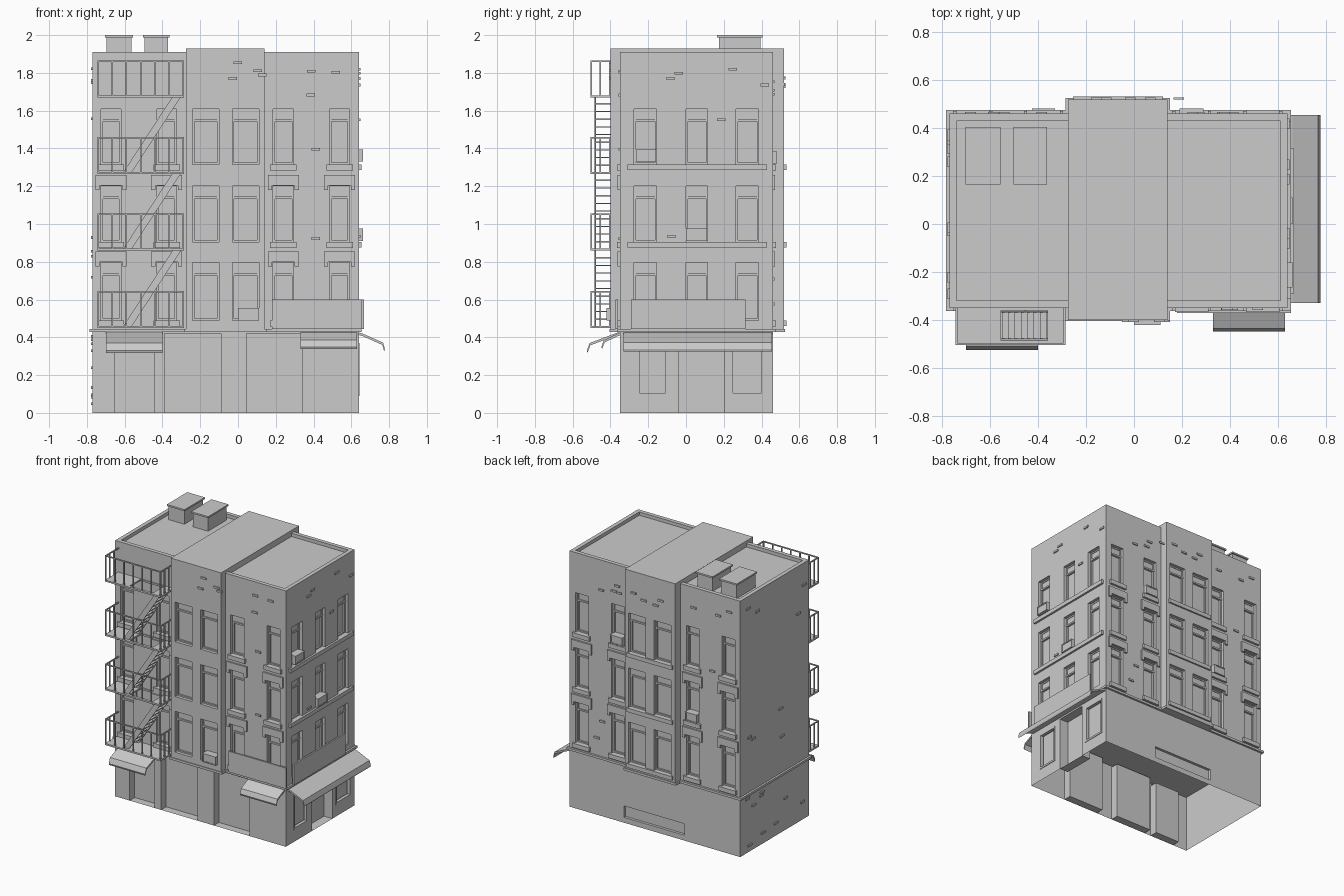
import bpy, bmesh, math, random
from mathutils import Matrix, Vector

if "Cube" in bpy.data.objects:
    bpy.data.objects.remove(bpy.data.objects["Cube"])

random.seed(4)
parts = {}
TURN = {s: Matrix.Rotation(math.radians(a), 3, 'Z')
        for s, a in (("front", 0), ("right", 90), ("back", 180), ("left", -90))}
FACE = {"front": 0.35, "right": 0.64, "back": 0.46, "left": 0.77}   # distance of each wall from origin
ROWS = [(0.49, 0.795), (0.905, 1.20), (1.315, 1.61)]
LEDGE, TOP, ROOF = 0.445, 1.91, 1.885
BAY = (-0.275, 0.14)


def mesh(name):
    return parts.setdefault(name, bmesh.new()) if name not in parts else parts[name]


def face(name, side, pts):
    """Polygon from (u along wall, d outward, z) points."""
    bm = mesh(name)
    bm.faces.new([bm.verts.new(TURN[side] @ Vector((u, -d, z))) for u, d, z in pts])


def prism(name, side, profile, u0, u1):
    """Extrude a (d, z) profile along the wall."""
    area = sum(a[0] * b[1] - b[0] * a[1] for a, b in zip(profile, profile[1:] + profile[:1]))
    if area < 0:
        profile = profile[::-1]
    face(name, side, [(u1, d, z) for d, z in profile])
    face(name, side, [(u0, d, z) for d, z in profile[::-1]])
    for a, b in zip(profile, profile[1:] + profile[:1]):
        face(name, side, [(u0, *a), (u0, *b), (u1, *b), (u1, *a)])


def box(name, side, u0, u1, d0, d1, z0, z1):
    prism(name, side, [(d0, z0), (d1, z0), (d1, z1), (d0, z1)], u0, u1)


def frame(name, side, u0, u1, d0, d1, z0, z1, t):
    for a, b in ((u0, u0 + t), (u1 - t, u1)):
        box(name, side, a, b, d0, d1, z0, z1)
    for a, b in ((z0, z0 + t), (z1 - t, z1)):
        box(name, side, u0 + t, u1 - t, d0, d1, a, b)


def wall(name, side, d, u0, u1, z0, z1, holes=(), depth=0.035, style="sash"):
    """Flat wall with recessed rectangular openings (ua, ub, za, zb)."""
    us = sorted({u0, u1, *(h[i] for h in holes for i in (0, 1))})
    zs = sorted({z0, z1, *(h[i] for h in holes for i in (2, 3))})
    for a, b in zip(us, us[1:]):
        for e, f in zip(zs, zs[1:]):
            mu, mz = (a + b) / 2, (e + f) / 2
            if not any(h[0] < mu < h[1] and h[2] < mz < h[3] for h in holes):
                face(name, side, [(a, d, e), (b, d, e), (b, d, f), (a, d, f)])
    for a, b, e, f in holes:
        c = [(a, e), (b, e), (b, f), (a, f)]
        k = d - depth
        for p, q in zip(c, c[1:] + c[:1]):
            face(name, side, [(p[0], d, p[1]), (q[0], d, q[1]), (q[0], k, q[1]), (p[0], k, p[1])])
        face(name, side, [(u, k, z) for u, z in c])
        if style == "sash":
            frame("window_frames", side, a, b, k, k + 0.012, e, f, 0.01)
            box("window_blinds", side, a + 0.01, b - 0.01, k, k + 0.008, f - 0.055, f - 0.01)
            box("window_sashes", side, a, b, k, k + 0.016, f - 0.067, f - 0.055)
        elif style == "frame":
            frame("shop_window_frames", side, a, b, d - 0.02, d + 0.004, e, f, 0.014)


def flip(cols):
    return [(-b, -a) for a, b in cols]


def grid(cols):
    return [(a, b, e, f) for a, b in cols for e, f in ROWS]


# Upper walls with windows, front and back share columns
LEFT_COLS, BAY_COLS, RIGHT_COLS = ([(-0.725, -0.62), (-0.43, -0.325)], [(-0.24, -0.10), (-0.03, 0.11)],
                                   [(0.185, 0.295), (0.485, 0.59)])
SIDE_COLS = [(-0.275, -0.155), (0.0, 0.115), (0.265, 0.385)]
used = {"front": grid(LEFT_COLS + BAY_COLS + RIGHT_COLS), "right": grid(SIDE_COLS), "left": []}
used["back"] = [(-b, -a, e, f) for a, b, e, f in used["front"]]
for side, s in (("front", 1), ("back", -1)):
    d = FACE[side]
    fix = (lambda c: c) if s == 1 else flip
    for (a, b), cols in (((-0.77, BAY[0]), LEFT_COLS), ((BAY[1], 0.64), RIGHT_COLS)):
        u0, u1 = sorted((s * a, s * b))
        wall("upper_walls", side, d, u0, u1, LEDGE, ROOF, grid(fix(cols)))
        box("parapet", side, u0, u1, d - 0.03, d, ROOF, TOP)
        # Lintels with ears, and sills
        for p, q in fix(cols):
            m = (p + q) / 2
            for i, (e, f) in enumerate(ROWS):
                box("sills", side, m - 0.07, m + 0.07, d, d + 0.016, e - 0.032, e)
                if i < 2:
                    box("lintels", side, m - 0.082, m + 0.082, d, d + 0.012, f + 0.005, f + 0.06)
                    for k in (-1, 1):
                        x0, x1 = sorted((m + k * 0.06, m + k * 0.082))
                        box("lintels", side, x0, x1, d, d + 0.012, f - 0.02, f + 0.005)
    # Projecting central bay
    bd = d + (0.05 if s == 1 else 0.06)
    u0, u1 = sorted((s * BAY[0], s * BAY[1]))
    wall("central_bay", side, bd, u0, u1, LEDGE, 1.93, grid(fix(BAY_COLS)))
    for u, w in ((u0, "left"), (u1, "right")):
        pts = [(u, bd, LEDGE), (u, d, LEDGE), (u, d, 1.93), (u, bd, 1.93)]
        face("central_bay", side, pts if w == "right" else pts[::-1])
    box("ledge", side, u0 - 0.01, u1 + 0.01, d, bd + 0.005, 0.428, LEDGE)
    if s == -1:
        for e, f in ROWS:
            box("sills", side, u0 + 0.02, u1 - 0.02, bd, bd + 0.012, e - 0.03, e)
box("central_bay_roof", "front", *BAY, -0.52, 0.40, ROOF, 1.93)

wall("upper_walls", "right", 0.64, -0.35, 0.46, LEDGE, ROOF, grid(SIDE_COLS))
wall("upper_walls", "left", 0.77, -0.46, 0.35, LEDGE, ROOF)
for e, f in ROWS[1:]:
    box("sills", "right", -0.31, 0.43, 0.64, 0.655, e - 0.03, e)
box("parapet", "right", -0.32, 0.43, 0.61, 0.64, ROOF, TOP)
box("parapet", "left", -0.43, 0.32, 0.74, 0.77, ROOF, TOP)
face("roof", "front", [(-0.77, 0.35, ROOF), (0.64, 0.35, ROOF), (0.64, -0.46, ROOF), (-0.77, -0.46, ROOF)])
box("ledge", "front", -0.785, 0.655, -0.475, 0.362, 0.428, LEDGE)

# Ground floor, hollow underneath
G = 0.428
wall("ground_front", "front", 0.35, -0.77, 0.64, 0, G,
     [(-0.65, -0.445, 0, 0.40), (-0.39, -0.09, 0, 0.42), (0.045, 0.34, 0, 0.42)], 0.06, "plain")
wall("ground_right", "right", 0.64, -0.35, -0.05, 0, G, [(-0.26, -0.095, 0.09, 0.37)], 0.03, "frame")
wall("ground_right", "right", 0.64, -0.05, 0.21, 0, G, [(-0.04, 0.20, 0, 0.40)], 0.07, "plain")
wall("ground_right", "right", 0.64, 0.21, 0.46, 0, G, [(0.235, 0.415, 0.09, 0.37)], 0.03, "frame")
wall("ground_back", "back", 0.46, -0.64, 0.77, 0, G, [(-0.19, 0.31, 0.04, 0.125)], 0.02, "plain")
wall("ground_left", "left", 0.77, -0.46, 0.35, 0, G)

# Awnings
def awning(side, u0, u1, pts):
    prism("awning", side, pts + [(d - 0.004, z - 0.012) for d, z in pts[::-1]], u0, u1)

awning("front", -0.70, -0.40, [(0.35, 0.43), (0.51, 0.37), (0.525, 0.33)])
awning("front", 0.33, 0.63, [(0.35, 0.425), (0.435, 0.385), (0.448, 0.35)])
awning("right", -0.33, 0.455, [(0.64, 0.425), (0.66, 0.42), (0.768, 0.372), (0.778, 0.338)])

# Sign panels wrapping the corner
box("sign_panel", "front", 0.18, 0.655, 0.36, 0.372, LEDGE, 0.60)
box("sign_panel", "right", -0.29, 0.315, 0.655, 0.667, LEDGE, 0.60)

# Roof vents with lids
for a, b in ((-0.695, -0.565), (-0.495, -0.37)):
    box("roof_vent", "front", a, b, -0.395, -0.175, ROOF, 1.988)
    box("roof_vent_lid", "front", a - 0.008, b + 0.008, -0.405, -0.165, 1.988, 2.0)

# Window air conditioners
for side, d, a, b, z in (("front", 0.40, 0.0, 0.11, 0.49), ("right", 0.64, -0.265, -0.16, 1.33),
                         ("right", 0.64, 0.0, 0.11, 0.91), ("back", 0.46, -0.29, -0.19, 1.32),
                         ("back", 0.46, 0.33, 0.425, 0.91)):
    box("air_conditioner", side, a, b, d - 0.035, d + 0.018, z, z + 0.065)
    frame("air_conditioner", side, a, b, d + 0.018, d + 0.022, z, z + 0.065, 0.008)

# Fire escape platforms, railings and stairs
X0, X1, D0, D1, T = -0.745, -0.285, 0.35, 0.505, 0.008
for i, z in enumerate((0.455, 0.865, 1.27, 1.675)):
    slab = lambda a, b, c, d: box("escape_platform", "front", a, b, c, d, z - 0.006, z + 0.006)
    if i == 0:
        slab(X0, X1, D0, D1)
    else:
        slab(X0, -0.555, D0, D1)
        slab(-0.36, X1, D0, D1)
        slab(-0.555, -0.36, D0, 0.36)
        slab(-0.555, -0.36, 0.485, D1)
    rail = z + 0.19
    for k in range(7):
        x = X0 + (X1 - X0 - T) * k / 6
        box("escape_railing", "front", x, x + T, D1 - T, D1, z, rail)
    box("escape_railing", "front", X0, X1, D1 - T, D1, rail - T, rail)
    for x in (X0, X1 - T):
        box("escape_railing", "front", x, x + T, D0, D1 - T, rail - T, rail)
        for d in (0.40, 0.45):
            box("escape_railing", "front", x, x + T, d, d + T, z, rail)
    if i < 3:
        top = z + 0.407
        for y in (-0.485, -0.37):
            prism("escape_stringers", "right", [(-0.61, z), (-0.565, z), (-0.30, top), (-0.345, top)], y, y + 0.008)
        for k in range(1, 10):
            x, h = -0.588 + 0.265 * k / 10, z + 0.407 * k / 10
            box("escape_treads", "front", x - 0.016, x + 0.016, 0.365, 0.485, h - 0.003, h + 0.003)

# Scattered proud bricks
def bricks(side, count, u0, u1, z0, z1):
    while count:
        u, z = random.uniform(u0, u1), random.uniform(z0, z1)
        if any(a - 0.07 < u < b + 0.07 and e - 0.06 < z < f + 0.08 for a, b, e, f in used[side]):
            continue
        s = -1 if side == "back" else 1
        d = FACE[side]
        if side in ("front", "back") and BAY[0] - 0.05 < s * u < BAY[1] + 0.05:
            d += 0.05 if s == 1 else 0.06
        box("proud_bricks", side, u - 0.022, u + 0.022, d, d + 0.008, z, z + 0.014)
        count -= 1

bricks("front", 9, -0.2, 0.6, 0.65, 1.85)
bricks("back", 14, -0.6, 0.72, 0.5, 1.85)
bricks("right", 6, -0.3, 0.42, 0.65, 1.85)
bricks("left", 8, -0.42, 0.3, 0.5, 1.85)
bricks("left", 9, -0.42, 0.3, 0.03, 0.4)

# Turn every part into an object
for name, bm in parts.items():
    bmesh.ops.remove_doubles(bm, verts=bm.verts, dist=1e-5)
    me = bpy.data.meshes.new(name)
    bm.to_mesh(me)
    bm.free()
    bpy.context.collection.objects.link(bpy.data.objects.new(name, me))
